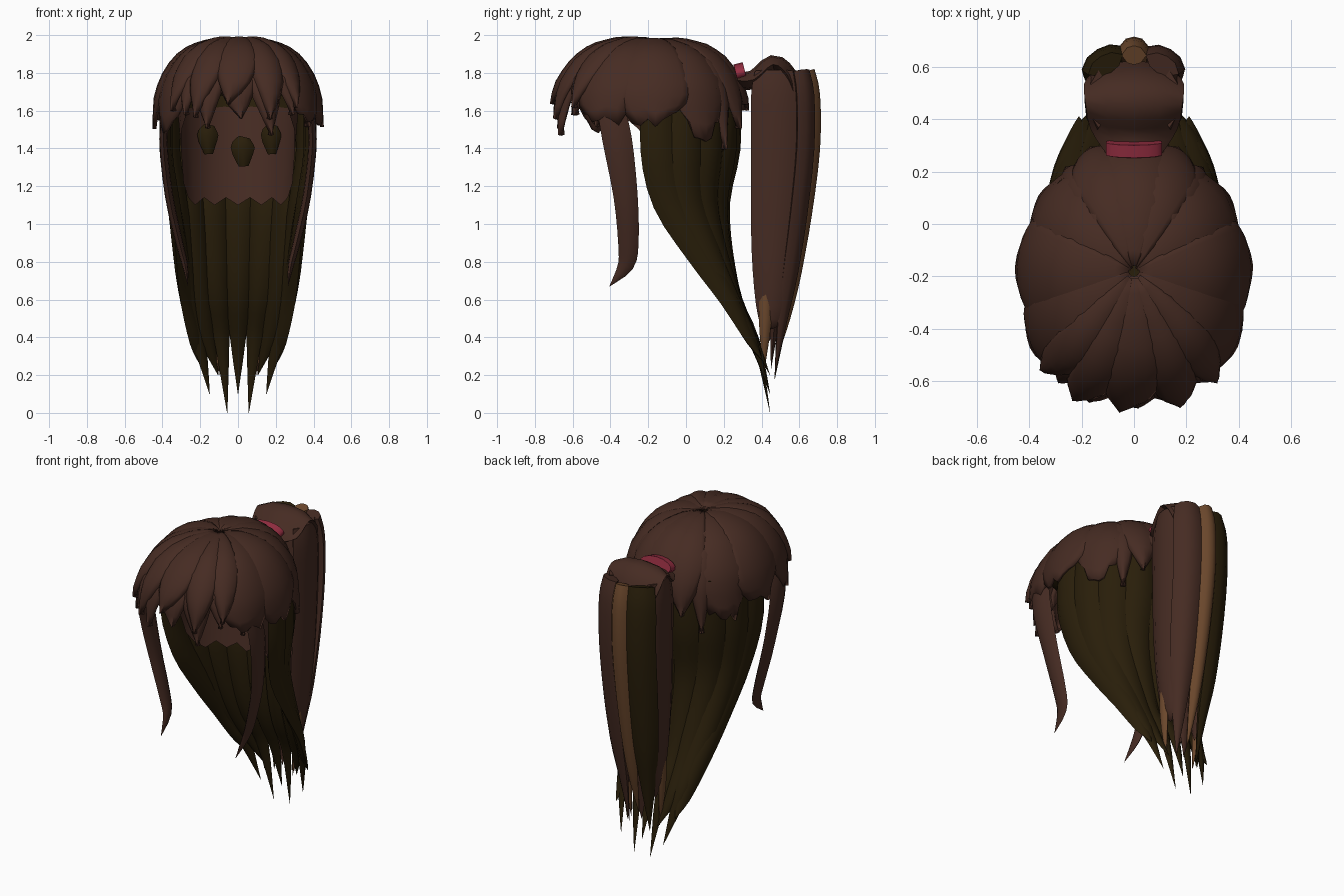
import bpy, bmesh, math, random
from mathutils import Vector

random.seed(4)
if "Cube" in bpy.data.objects:
    bpy.data.objects.remove(bpy.data.objects["Cube"])


def material(name, r, g, b):
    m = bpy.data.materials.new(name)
    m.use_nodes = True
    m.diffuse_color = (r, g, b, 1)
    m.node_tree.nodes["Principled BSDF"].inputs["Base Color"].default_value = (r, g, b, 1)
    return m


BROWN = material("brown hair", .061, .0245, .0165)
DARK = material("dark olive hair", .022, .013, .003)
TAN = material("tan highlight", .145, .063, .025)
PINK = material("pink band", .3, .027, .053)


def finish(name, bm, mat, thickness=0):
    bmesh.ops.recalc_face_normals(bm, faces=bm.faces)
    me = bpy.data.meshes.new(name)
    bm.to_mesh(me)
    bm.free()
    me.materials.append(mat)
    ob = bpy.data.objects.new(name, me)
    bpy.context.collection.objects.link(ob)
    bpy.ops.object.select_all(action='DESELECT')
    ob.select_set(True)
    bpy.context.view_layer.objects.active = ob
    bpy.ops.object.shade_smooth_by_angle(angle=math.radians(40))
    if thickness:
        mod = ob.modifiers.new("thickness", 'SOLIDIFY')
        mod.thickness = thickness
        mod.offset = -1
    return ob


def table(rows, t):
    """Linear lookup in rows of (key, values...), extended past the ends."""
    i = 0
    while i < len(rows) - 2 and t > rows[i + 1][0]:
        i += 1
    a, b = rows[i], rows[i + 1]
    k = (t - a[0]) / (b[0] - a[0])
    return [p + (q - p) * k for p, q in zip(a[1:], b[1:])]


def spline(pts, steps=3):
    out = []
    for i in range(len(pts) - 1):
        p0, p1, p2 = pts[max(i - 1, 0)], pts[i], pts[i + 1]
        p3 = pts[min(i + 2, len(pts) - 1)]
        for k in range(steps):
            t = k / steps
            out.append(.5 * (2 * p1 + (p2 - p0) * t + (2 * p0 - 5 * p1 + 4 * p2 - p3) * t * t
                             + (3 * p1 - p0 - 3 * p2 + p3) * t ** 3))
    return out + [pts[-1]]


def strand(name, path, widths, sides, thick, mat):
    """Lens-shaped lock swept along a path; sides give the width direction at both ends."""
    pts = spline([Vector(p) for p in path])
    ws = [w.x for w in spline([Vector((w, 0, 0)) for w in widths])]
    s0, s1 = Vector(sides[0]), Vector(sides[1])
    section = [(-1, 0), (-.55, .8), (0, 1), (.55, .8), (1, 0), (.55, -.8), (0, -1), (-.55, -.8)]
    bm, rings, n = bmesh.new(), [], len(pts)
    for i, p in enumerate(pts):
        tan = (pts[min(i + 1, n - 1)] - pts[max(i - 1, 0)]).normalized()
        side = s0.lerp(s1, (i / (n - 1)) ** 2)
        side = (side - tan * side.dot(tan)).normalized()
        out = side.cross(tan)
        w = max(ws[i], .001)
        th = thick * min(1, w / max(widths) * 1.3)
        rings.append([bm.verts.new(p + side * a * w + out * b * th) for a, b in section])
    for r, q in zip(rings, rings[1:]):
        for j in range(8):
            bm.faces.new((r[j], r[j - 1], q[j - 1], q[j]))
    bm.faces.new(rings[0])
    bm.faces.new(rings[-1])
    return finish(name, bm, mat)


# Head dome: distance along the profile, radius fraction, height
DOME = [(0, 0, 1.975), (.2, .3, 1.972), (.4, .56, 1.932), (.55, .76, 1.865),
        (.7, .92, 1.76), (.82, .985, 1.66), (1, 1.0, 1.5)]


def dome(a, s, lift=0):
    f, z = table(DOME, s)
    sn, c = math.sin(a), math.cos(a)
    ry = .49 if c > 0 else .475
    if c > 0:
        sn = math.copysign(abs(sn) ** .8, sn)
    return Vector((sn * (.415 * f + lift), -.18 - c * (ry * f + lift), z + lift * max(0, 1 - f * .8)))


def petal(name, deg, half, length, taper_from, lift, jag=0, sweep=0):
    """Overlapping lock lying on the dome, tapering to a point or a ragged hem."""
    bm, rows, cols = bmesh.new(), 12, 7
    tips = [random.uniform(-jag, jag) for _ in range(cols)]
    grid = []
    for i in range(rows + 1):
        t = i / rows
        w = 1 if t < taper_from else 1 - ((t - taper_from) / (1 - taper_from)) ** 1.3 * (.98 if not jag else .5)
        line = []
        for j in range(cols):
            u = j / (cols - 1) * 2 - 1
            a = math.radians(deg + half * w * u + sweep * t * t)
            s = .02 + length * t + tips[j] * t ** 5 - abs(u) * jag * t ** 4
            line.append(bm.verts.new(dome(a, s, lift * (.4 + .6 * t) + .024 * (1 - u * u) * min(1, 2 * t))))
        grid.append(line)
    for r, q in zip(grid, grid[1:]):
        for j in range(cols - 1):
            bm.faces.new((r[j], r[j + 1], q[j + 1], q[j]))
    return finish(name, bm, BROWN, .02)


# Broad crown locks on the sides and back
for sx, tag in ((1, "left"), (-1, "right")):
    petal(f"temple_lock_{tag}", sx * 57, 25, .97, .75, .018, .05)
    petal(f"side_lock_{tag}", sx * 92, 27, .97, .8, .016, .05)
    petal(f"rear_side_lock_{tag}", sx * 125, 24, 1.02, .72, .004, .06)
    petal(f"back_lock_{tag}", sx * 158, 21, .98, .6, .014)
    petal(f"nape_lock_{tag}", sx * 143, 11, 1.1, .6, -.004)
petal("back_lock_centre", 178, 24, .88, .75, .02, .04)

# Fringe in two layers of broad pointed locks
for i in range(7):
    petal(f"fringe_lock_{i}", -57 + i * 18, 15, (.95, .9, .98, .92, 1.02, .9, .97)[i], .62, .012, 0, 4)
for i in range(5):
    petal(f"upper_fringe_lock_{i}", -40 + i * 21, 15, (.88, .92, .84, .93, .86)[i], .6, .034, 0, -6)

# Inner lining: dark dome underside, brown ragged panel at the back
bm, grid = bmesh.new(), []
for i in range(29):
    a = math.tau * i / 28
    back = max(0, -math.cos(a) + .25) / 1.25
    hem = 1.68 if math.cos(a) > .5 else 1.54 - .42 * min(1, back * 1.9) + .04 * (i % 2 - .5)
    line = []
    for k in range(11):
        if k < 6:
            p = dome(a, k * .14, -.03) if k else Vector((0, -.18, 1.93))
            p.z -= .01
            p.x *= .95
            p.y = -.18 + (p.y + .18) * .93
        else:
            t = (k - 5) / 5
            p = top.copy()
            p.z += (hem - top.z) * t
            p.x *= 1 - t * (.09 + .06 * back)
            p.y = -.18 + (p.y + .18) * (1 - t * (.18 + .12 * back))
        if k == 5:
            top = p.copy()
        line.append(bm.verts.new(p))
    grid.append(line)
for r, q in zip(grid, grid[1:]):
    for k in range(10):
        bm.faces.new((r[k], r[k + 1], q[k + 1], q[k]))
bmesh.ops.remove_doubles(bm, verts=bm.verts, dist=.0005)
lining = finish("inner_lining", bm, BROWN)
lining.data.materials.append(DARK)
for face in lining.data.polygons:
    face.material_index = int(face.center.z > 1.62)

# Dark lock tips showing through the lining
for i, (x, y, z, w) in enumerate(((-.16, .04, 1.45, .056), (.025, .08, 1.385, .064), (.175, .04, 1.45, .054))):
    strand(f"lining_gap_{i}", [(x + .01, y, z + .075), (x, y, z + .02), (x + .005, y, z - .08)],
           [w * .45, w, w * .4], [(1, 0, 0)] * 2, .03, DARK)

# Dark curtain: height, side x, y at the side, y at the back
CURTAIN = [(0, .18, .44, .45), (.35, .215, .36, .385), (.6, .268, .23, .27), (.85, .305, .07, .215),
           (1.12, .342, -.09, .2), (1.4, .382, -.15, .255), (1.72, .372, -.15, .255)]
TIPS = [(.27, .21), (.1, .15), (.2, .105), (0, .057), (.1, 0)]
for i, (tip_z, tip_x) in enumerate(TIPS):
    th = math.radians(i * 22.5)
    for sx in ((1, -1) if i < 4 else (1,)):
        path = []
        for z in (1.72, 1.4, 1.12, .85, .6, .38):
            x, ys, yb = table(CURTAIN, z)
            path.append((sx * x * math.cos(th), ys + (yb - ys) * math.sin(th), z))
        path.append((sx * tip_x, .445 if i > 0 else .41, tip_z))
        strand(f"curtain_lock_{i}_{'left' if sx > 0 else 'right'}", path,
               [.08, .092, .088, .076, .06, .04, .001],
               [(sx * math.sin(th), -math.cos(th), 0), (sx, -.25 * math.cos(th), 0)], .034, DARK)

# Long face-framing strands
for sx, tag in ((1, "left"), (-1, "right")):
    strand(f"face_strand_{tag}",
           [(sx * .37, -.41, 1.67), (sx * .395, -.365, 1.45), (sx * .365, -.32, 1.15),
            (sx * .31, -.305, .9), (sx * .28, -.32, .78), (sx * .265, -.405, .67)],
           [.07, .078, .064, .054, .042, .001], [(0, 1, 0)] * 2, .022, BROWN)

# Ponytail: hump over the band, then hanging locks
strand("ponytail_hump", [(0, .26, 1.76), (0, .36, 1.765), (0, .46, 1.845), (0, .535, 1.79), (0, .575, 1.68)],
       [.1, .165, .185, .19, .16], [(1, 0, 0)] * 2, .05, BROWN)
LOCKS = [("left", .15, .475, .13, 90, .46, BROWN), ("right", -.15, .475, .13, -90, .4, BROWN),
         ("back_left", .12, .63, .085, 150, .22, BROWN), ("back_highlight", 0, .672, .056, 180, .3, TAN),
         ("back_dark", -.12, .63, .09, 210, .2, DARK), ("front", 0, .385, .12, 0, .35, BROWN),
         ("core", 0, .53, .13, 180, .25, BROWN)]
for name, x, y, w, deg, tip, mat in LOCKS:
    a = math.radians(deg)
    side = (math.cos(a), math.sin(a), 0)
    pull = y - .43
    path = [(x * .9, .48 + (y - .48) * .85, 1.81), (x, y, 1.68), (x, y, 1.4), (x * .95, .43 + pull * .82, 1.05),
            (x * .85, .43 + pull * .6, .75), (x * .72, .43 + pull * .4, .5), (x * .6, .43 + pull * .2, tip - .02)]
    strand(f"ponytail_{name}", path, [w * .85, w, w, w * .95, w * .8, w * .5, .001], [side] * 2, .038, mat)

# Thin highlight tips under the ponytail
for sx, tag in ((1, "left"), (-1, "right")):
    strand(f"highlight_tip_{tag}", [(sx * .13, .425, .72), (sx * .125, .42, .5), (sx * .1, .41, .2)],
           [.03, .035, .001], [(0, 1, 0)] * 2, .02, TAN)

# Hair band, leaning forward
bpy.ops.mesh.primitive_cylinder_add(vertices=14, radius=1, depth=1, location=(0, .288, 1.802),
                                    rotation=(math.radians(104), 0, 0))
band = bpy.context.object
band.name = "hair_band"
band.scale = (.11, .05, .05)
band.data.materials.append(PINK)
bev = band.modifiers.new("soft rim", 'BEVEL')
bev.width = .012
bpy.ops.object.shade_smooth_by_angle(angle=math.radians(40))
